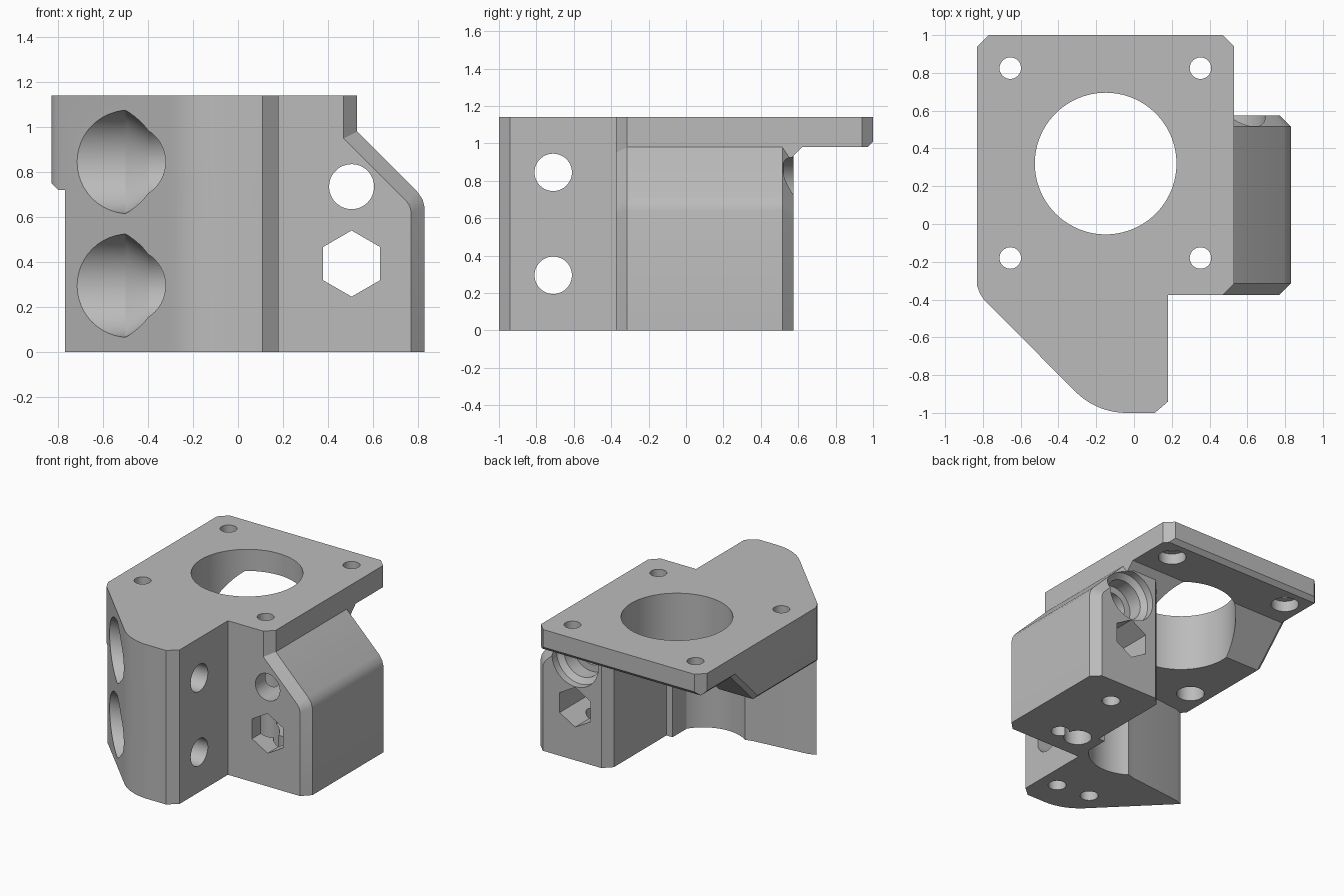
import bpy, bmesh, math
from mathutils import Vector

cube = bpy.data.objects.get("Cube")
if cube:
    bpy.data.objects.remove(cube, do_unlink=True)

grey = bpy.data.materials.new("grey plastic")
grey.use_nodes = True
colour = (0.5, 0.5, 0.5, 1)
grey.diffuse_color = colour
grey.node_tree.nodes["Principled BSDF"].inputs["Base Color"].default_value = colour


def loft(name, rings):
    """Solid skinned through matching rings of points."""
    bm = bmesh.new()
    loops = [[bm.verts.new(p) for p in ring] for ring in rings]
    n = len(loops[0])
    for a, b in zip(loops, loops[1:]):
        for i in range(n):
            j = (i + 1) % n
            bm.faces.new((a[i], a[j], b[j], b[i]))
    bm.faces.new(loops[0])
    bm.faces.new(loops[-1])
    bmesh.ops.recalc_face_normals(bm, faces=bm.faces)
    mesh = bpy.data.meshes.new(name)
    bm.to_mesh(mesh)
    bm.free()
    mesh.materials.append(grey)
    obj = bpy.data.objects.new(name, mesh)
    bpy.context.collection.objects.link(obj)
    return obj


def prism(name, outline, z0, z1):
    return loft(name, [[(x, y, z) for x, y in outline] for z in (z0, z1)])


def bore(name, axis, centre, steps, sides=48, turn=0.0):
    """Turned solid along an axis; steps are (position, radius)."""
    k = "xyz".index(axis)
    rings = []
    for pos, r in steps:
        ring = []
        for i in range(sides):
            t = turn + math.tau * i / sides
            p = [centre[0] + r * math.cos(t), centre[1] + r * math.sin(t)]
            p.insert(k, pos)
            ring.append(p)
        rings.append(ring)
    return loft(name, rings)


def combine(target, tool, operation):
    mod = target.modifiers.new(operation, 'BOOLEAN')
    mod.operation, mod.object, mod.solver = operation, tool, 'EXACT'
    bpy.context.view_layer.objects.active = target
    bpy.ops.object.modifier_apply(modifier=mod.name)
    bpy.data.objects.remove(tool, do_unlink=True)


def arc(centre, r, a0, a1, n):
    return [(centre[0] + r * math.cos(math.radians(a0 + (a1 - a0) * i / n)),
             centre[1] + r * math.sin(math.radians(a0 + (a1 - a0) * i / n)))
            for i in range(n + 1)]


# Mounting plate with sloped gusset: side profile, chamfered at the outer edge
c = 0.03
profile = [(-1.1, 0.72), (0.36, 0.72), (0.62, 0.98), (0.97, 0.98), (1, 0.98 + c)]
raised = [(-1.1, 0.72 + c), (0.35, 0.72 + c), (0.61, 0.98 + c), (0.97, 0.98 + c), (1, 0.99 + c)]
cap = [(1, 1.14), (-1.1, 1.14)]
bracket = loft("motor_bracket", [[(x, y, z) for y, z in ring + cap] for x, ring in
                                 ((-0.83, raised), (-0.83 + c, profile), (0.6, profile))])

# Plan outline of the plate and front nose
nose = arc((-0.04, -0.62), 0.38, 225, 270, 10) + [(0.11, -1), (0.18, -0.94)]
plan = [(-0.77, 1), (-0.83, 0.94), (-0.83, -0.33), (-0.815, -0.37), (-0.795, -0.4)]
plan += nose + [(0.18, -0.375), (0.47, -0.375), (0.53, -0.315), (0.53, 0.94), (0.47, 1)]
combine(bracket, prism("plan_outline", plan, 0.5, 1.14), 'INTERSECT')

# Front clamp body with a round hollow at the back
hollow = arc((-0.07, -0.1), 0.3, 0, -125, 20)
body = [(-0.77, -0.425)] + nose + [(0.18, -0.375), (0.3, -0.3), (0.3, -0.05)] + hollow
body += [(-0.30, -0.36), (-0.72, -0.405)]
combine(bracket, prism("clamp_body", body, 0, 0.9), 'UNION')

# Side block with sloped shoulder and chamfered ends
outer = [(0.83, 0), (0.83, 0.64), (0.82, 0.68), (0.795, 0.715), (0.53, 0.98), (0.53, 1.02)]
inner = [(0.77, 0), (0.77, 0.62), (0.765, 0.645), (0.75, 0.67), (0.47, 0.95), (0.47, 1.02)]
sections = [(-0.375, 0.18, inner), (-0.315, 0.18, outer), (-0.1, 0.18, outer),
            (-0.099, 0.23, outer), (0.515, 0.23, outer), (0.575, 0.29, inner)]
block = loft("side_block", [[(x, y, z) for x, z in [(left, 1.02), (left, 0)] + ring]
                            for y, left, ring in sections])
combine(bracket, block, 'UNION')

# Central opening
combine(bracket, bore("central_opening", "z", (-0.15, 0.32),
                      [(0.5, 0.375), (1.3, 0.375)], 96), 'DIFFERENCE')

# Corner screw holes with deep head recesses from below
for x in (-0.655, 0.352):
    for y in (-0.18, 0.825):
        combine(bracket, bore("corner_screw", "z", (x, y),
                              [(-0.1, 0.095), (1.06, 0.095), (1.061, 0.057), (1.3, 0.057)], 32),
                'DIFFERENCE')

# Clamp bores running across the nose, wide at the slanted side
for z in (0.295, 0.845):
    combine(bracket, bore("clamp_bore", "x", (-0.71, z),
                          [(-1, 0.23), (-0.5, 0.23), (-0.4, 0.165), (-0.15, 0.165),
                           (-0.149, 0.1), (0.4, 0.1)]), 'DIFFERENCE')

# Rod hole with rear recess, and hexagonal channel
combine(bracket, bore("rod_hole", "y", (0.505, 0.735),
                      [(-0.6, 0.1), (0.38, 0.1), (0.381, 0.15), (0.49, 0.15),
                       (0.52, 0.19), (0.7, 0.19)]), 'DIFFERENCE')
combine(bracket, bore("hex_channel", "y", (0.505, 0.393),
                      [(-0.6, 0.147), (0.7, 0.147)], 6, math.pi / 6), 'DIFFERENCE')

# Small holes in the underside
for x, y, depth in ((0.5, 0.35, 0.3), (0.5, -0.19, 0.3), (0.04, -0.77, 0.2), (-0.22, -0.74, 0.2)):
    combine(bracket, bore("underside_hole", "z", (x, y),
                          [(-0.1, 0.062), (depth, 0.062)], 24), 'DIFFERENCE')

bpy.ops.object.select_all(action='DESELECT')
bracket.select_set(True)
bpy.context.view_layer.objects.active = bracket
bpy.ops.object.shade_smooth_by_angle(angle=math.radians(25))
